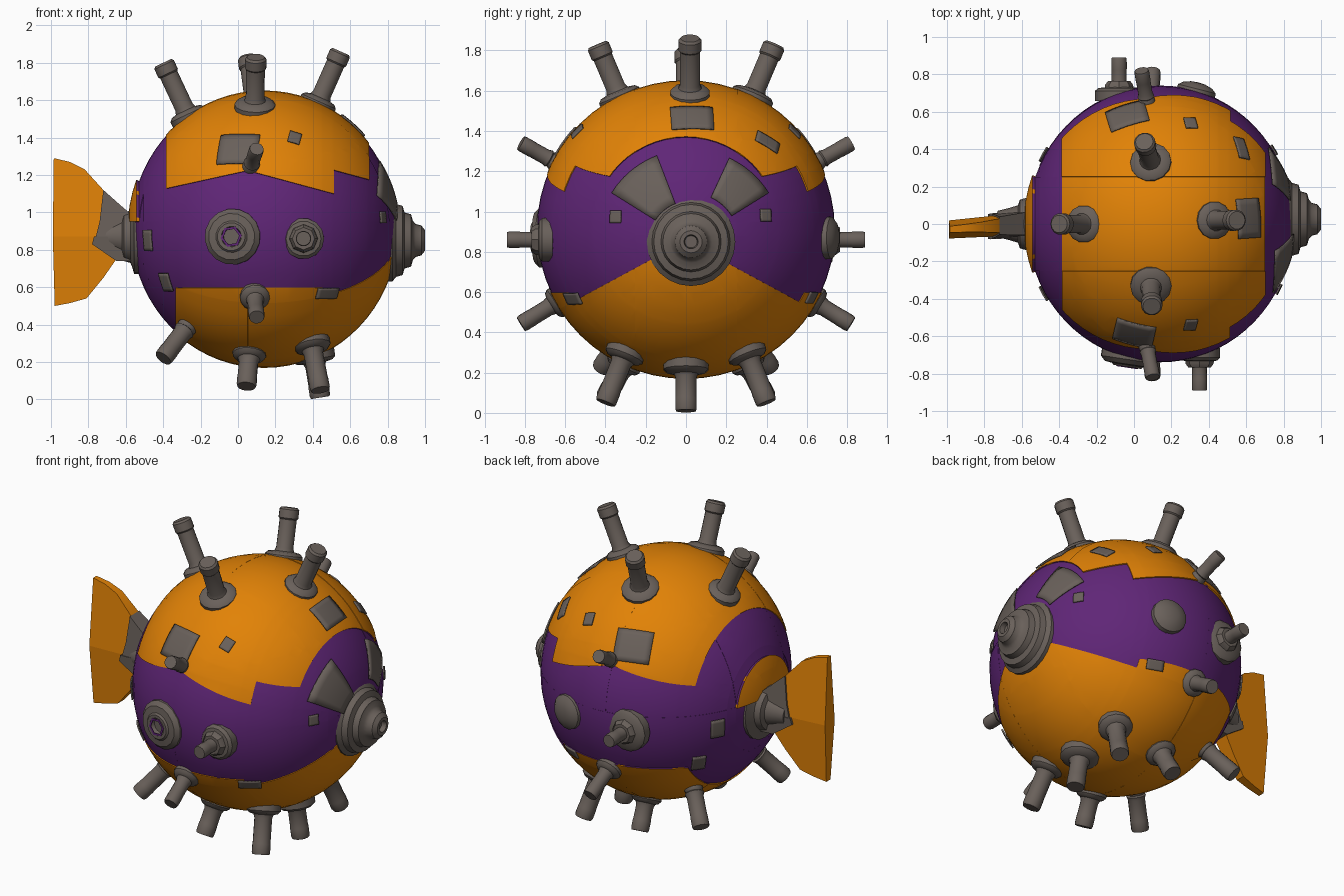
import bpy, bmesh, math, random
from mathutils import Vector

random.seed(4)
cube = bpy.data.objects.get("Cube")
if cube:
    bpy.data.objects.remove(cube)

CENTRE = Vector((0.14, 0, 0.91))
RADII = Vector((0.71, 0.737, 0.735))


def material(name, rgb):
    m = bpy.data.materials.new(name)
    m.use_nodes = True
    m.diffuse_color = (*rgb, 1)
    bsdf = next(n for n in m.node_tree.nodes if n.type == 'BSDF_PRINCIPLED')
    bsdf.inputs["Base Color"].default_value = (*rgb, 1)
    bsdf.inputs["Roughness"].default_value = 0.7
    return m


PURPLE = material("purple_paint", (0.116, 0.019, 0.185))
ORANGE = material("orange_paint", (0.76, 0.225, 0.002))
GREY = material("grey_metal", (0.142, 0.118, 0.103))


def finish(bm, name, mats, angle=35):
    bmesh.ops.recalc_face_normals(bm, faces=bm.faces)
    mesh = bpy.data.meshes.new(name)
    bm.to_mesh(mesh)
    bm.free()
    for m in mats:
        mesh.materials.append(m)
    ob = bpy.data.objects.new(name, mesh)
    bpy.context.collection.objects.link(ob)
    bpy.ops.object.select_all(action='DESELECT')
    ob.select_set(True)
    bpy.context.view_layer.objects.active = ob
    bpy.ops.object.shade_smooth_by_angle(angle=math.radians(angle))
    return ob


def on_body(p, lift=0.0):
    """Push a point along the ray from the centre onto the body surface."""
    d = Vector(p) - CENTRE
    k = Vector((d.x / RADII.x, d.y / RADII.y, d.z / RADII.z)).length
    return CENTRE + d / k + d.normalized() * lift


def lathe(name, profile, base, direction, sides=16, mat=GREY):
    """Turn a (radius, height) profile about an axis."""
    bm = bmesh.new()
    verts = [bm.verts.new((r, 0, h)) for r, h in profile]
    edges = [bm.edges.new(pair) for pair in zip(verts, verts[1:])]
    bmesh.ops.spin(bm, geom=verts + edges, cent=(0, 0, 0), axis=(0, 0, 1),
                   angle=math.tau, steps=sides, use_merge=True)
    bmesh.ops.remove_doubles(bm, verts=bm.verts, dist=0.0005)
    turn = Vector((0, 0, 1)).rotation_difference(Vector(direction))
    for v in bm.verts:
        v.co = turn @ v.co + Vector(base)
    return finish(bm, name, [mat])


# Body: cut along the paint lines, then raise each panel slightly
def is_orange(c):
    edge = 1.36 - 0.27 * c.x if c.x > 0.51 else min(1.209 + 0.22 * c.x, 1.235 - 0.27 * c.x)
    upper = -0.38 < c.x < 0.695 and c.z > edge
    line = 0.6 if c.x < 0.45 else 0.855 - 0.54 * abs(c.y)
    lower = c.x > -0.33 and c.z < line
    return upper or lower or (c.x < -0.525 and c.z > 0.95)


bm = bmesh.new()
bmesh.ops.create_uvsphere(bm, u_segments=56, v_segments=36, radius=1)
for v in bm.verts:
    x, y, z = v.co
    v.co = CENTRE + Vector((z * RADII.x, x * RADII.y, -y * RADII.z))
cuts = [((x, 0, 0), (1, 0, 0)) for x in (-0.525, -0.38, -0.33, 0.053, 0.45, 0.51, 0.695)]
cuts += [((0, 0, z), (0, 0, 1)) for z in (0.6, 0.95)]
cuts += [((0, y, 0), (0, 1, 0)) for y in (-0.25, 0.25)]
cuts += [((0, 0, 0.855), (0, s * 0.54, 1)) for s in (-1, 1)]
cuts += [((0, 0, z), (slope, 0, 1)) for z, slope in ((1.209, -0.22), (1.235, 0.27), (1.36, 0.27))]
for point, normal in cuts:
    bmesh.ops.bisect_plane(bm, geom=bm.verts[:] + bm.edges[:] + bm.faces[:],
                           dist=1e-5, plane_co=point, plane_no=normal)
panels = {}
for f in bm.faces:
    c = f.calc_center_median()
    f.material_index = int(is_orange(c))
    cell = (f.material_index, c.x < -0.5, c.z > 0.95, c.x > 0.053, c.y > 0.25, c.y > -0.25)
    panels.setdefault(cell, []).append(f)
for cell, faces in panels.items():
    height = random.uniform(0.006, 0.01) if cell[0] else random.uniform(0, 0.004)
    if cell[0] and cell[1]:
        height = 0.02
    ret = bmesh.ops.extrude_face_region(bm, geom=faces)
    for v in ret["geom"]:
        if isinstance(v, bmesh.types.BMVert):
            v.co += (v.co - CENTRE).normalized() * height
finish(bm, "body", [PURPLE, ORANGE])


# Repair plates following the body curve
def plate(name, place):
    """Lay a square grid on the body; place maps (u, v) in +-0.5 to a point."""
    bm = bmesh.new()
    bmesh.ops.create_grid(bm, x_segments=6, y_segments=6, size=0.5)
    for v in bm.verts:
        v.co = on_body(place(v.co.x, v.co.y), 0.013)
    ob = finish(bm, name, [GREY])
    mod = ob.modifiers.new("thickness", 'SOLIDIFY')
    mod.thickness = 0.009
    mod.offset = 0


def patch(name, centre, w, h, up=(0, 0, 1)):
    c = on_body(centre)
    n = (c - CENTRE).normalized()
    across = Vector(up).cross(n).normalized()
    upward = n.cross(across)
    plate(name, lambda u, v: c + across * u * w + upward * v * h)


def cheek_plate(name, side, inner, outer, start, end):
    """A ring sector around the snout, angles measured from straight up."""
    def place(u, v):
        r = inner + (outer - inner) * (v + 0.5)
        a = math.radians(start + (end - start) * (u + 0.5))
        y, z = 0.02 + side * r * math.sin(a), 0.85 + r * math.cos(a)
        k = (y / RADII.y) ** 2 + ((z - CENTRE.z) / RADII.z) ** 2
        return Vector((CENTRE.x + RADII.x * math.sqrt(1 - k), y, z))
    plate(name, place)


for side, label in ((-1, "front"), (1, "back")):
    patch(label + "_upper_plate", (0 if side < 0 else -0.04, side * 0.59, 1.34), 0.215, 0.19)
    patch(label + "_small_plate", (0.3, side * 0.53, 1.39), 0.065, 0.075, (0.3, 0, 1))
    patch(label + "_rear_plate", (-0.48, side * 0.37, 0.85), 0.085, 0.11)
    patch(label + "_rear_belly_plate", (-0.38, side * 0.42, 0.63), 0.08, 0.1)
patch("front_belly_plate", (0.47, -0.55, 0.575), 0.13, 0.06)
patch("back_belly_plate", (0.36, 0.61, 0.58), 0.1, 0.06)
patch("back_corner_plate", (0.57, 0.4, 1.34), 0.07, 0.13, (0.2, 1, 0))
cheek_plate("front_cheek_plate", -1, 0.2, 0.45, 21, 58)
cheek_plate("back_cheek_plate", 1, 0.24, 0.45, 25, 58)
patch("front_cheek_stud", (0.74, -0.33, 0.97), 0.06, 0.06)
patch("back_cheek_stud", (0.74, 0.39, 0.98), 0.06, 0.06)
patch("brow_plate", (0.61, 0.03, 1.46), 0.21, 0.16)


# Spikes: a collar, a straight post and a tip that may be thicker
def spike(name, base, tip, r=0.05, collar=0.1, flare=1.03):
    base, tip = on_body(base), Vector(tip)
    d = tip - base
    n = d.length
    lathe(name, [(0, -0.05), (collar, -0.04), (collar, 0.012), (collar * 0.85, 0.028),
                 (r * 1.15, 0.035), (r, 0.055), (r, n - 0.07), (r * flare, n - 0.062),
                 (r * flare, n - 0.012), (r * 0.95, n), (0, n)], base, d, 14)


spike("top_spike_rear", (-0.27, 0, 1.52), (-0.4, 0, 1.8), flare=1.15)
spike("top_spike_nose", (0.43, 0.02, 1.59), (0.55, 0.02, 1.86), flare=1.15)
for s, label in ((-1, "front"), (1, "back")):
    spike("top_spike_" + label, (0.09, s * 0.33, 1.57), (0.075 - s * 0.02, s * 0.44, 1.83),
          collar=0.11, flare=1.15)
    spike("upper_spike_" + label, (0.07, s * 0.64, 1.24), (0.07 - s * 0.03, s * 0.82, 1.34), 0.039, 0.045)
    spike("lower_spike_" + label, (0.09, s * 0.64, 0.55), (0.1, s * 0.82, 0.44), 0.042, 0.08)
    spike("belly_spike_nose_" + label, (0.4, s * 0.31, 0.28), (0.44, s * 0.4, 0.05), 0.052)
    spike("belly_spike_mid_" + label, (0.06, s * 0.31, 0.24), (0.045, s * 0.4, 0.07), 0.052, 0.09)
    spike("belly_spike_rear_" + label, (-0.27, s * 0.31, 0.39), (-0.4, s * 0.42, 0.22), 0.05, 0.055)
    x = 0.135 - s * 0.215
    spike("side_spike_" + label, (x, s * 0.7, 0.86), (x, s * 0.89, 0.86), 0.04, 0.12 + s * 0.01)
    lathe("side_hub_" + label, [(0, 0), (0.08, 0), (0.075, 0.045), (0.06, 0.065), (0, 0.065)],
          on_body((x, s * 0.7, 0.86)), (0, s, 0), 8)
spike("belly_spike_middle", (0.4, 0, 0.24), (0.44, 0, 0.01), 0.053, 0.115)

# Round side fittings
hole, facing = on_body((-0.03, -0.72, 0.87)), (-0.15, -1, 0)
lathe("front_porthole", [(0.15, -0.05), (0.15, 0.01), (0.125, 0.035), (0.085, 0.04), (0.075, 0.05),
                         (0.055, 0.05), (0.045, 0.02), (0, 0.02)], hole, facing)
lathe("porthole_ring", [(0.058, 0.05), (0.058, 0.054), (0.044, 0.054), (0.044, 0.05)],
      hole, facing, 6, PURPLE)
lathe("back_dome", [(0.11, -0.05), (0.105, 0.015), (0.08, 0.035), (0.04, 0.047), (0, 0.05)],
      on_body((0.33, 0.7, 0.87)), (0.25, 1, 0))

# Snout: a broad dish with a blunt nose
lathe("snout", [(0, -0.1), (0.22, -0.1), (0.22, 0.005), (0.195, 0.025), (0.185, 0.06),
                (0.15, 0.07), (0.14, 0.105), (0.105, 0.115), (0.088, 0.13), (0.08, 0.16),
                (0.055, 0.18), (0.035, 0.18), (0.03, 0.15), (0, 0.15)],
      (0.82, 0.025, 0.85), (1, 0, 0), 24)

# Tail coupling
lathe("tail_coupling", [(0, -0.05), (0.2, -0.05), (0.2, 0.025), (0.165, 0.035), (0.14, 0.045),
                        (0.13, 0.08), (0.1, 0.09), (0.085, 0.14), (0.07, 0.2), (0, 0.2)],
      (-0.53, 0, 0.87), (-1, 0, 0), 20)


# Tail fin: two lobes thinning away from the middle, with clamps on the root
def wedge(name, outline, mat, extra=0.0):
    bm = bmesh.new()
    rings = []
    for s in (-1, 1):
        ring = []
        for x, z in outline:
            t = (x + 0.6) / -0.4
            half = 0.06 - 0.012 * t - 0.075 * abs(z - 0.87) + extra
            ring.append(bm.verts.new((x, -0.03 * t + s * half, z)))
        bm.faces.new(ring)
        rings.append(ring)
    n = len(outline)
    for i in range(n):
        j = (i + 1) % n
        bm.faces.new((rings[0][i], rings[0][j], rings[1][j], rings[1][i]))
    finish(bm, name, [mat], 30)


wedge("tail_upper_lobe", [(-0.985, 1.29), (-0.9, 1.27), (-0.82, 1.23), (-0.72, 1.12),
                          (-0.64, 0.99), (-0.63, 0.87), (-0.99, 0.87)], ORANGE)
wedge("tail_lower_lobe", [(-0.99, 0.87), (-0.63, 0.87), (-0.63, 0.78), (-0.72, 0.65),
                          (-0.81, 0.54), (-0.9, 0.515), (-0.98, 0.5)], ORANGE)
wedge("tail_upper_clamp", [(-0.72, 1.12), (-0.63, 1.04), (-0.56, 0.98), (-0.6, 0.87),
                           (-0.76, 0.87), (-0.74, 0.95)], GREY, 0.01)
wedge("tail_lower_clamp", [(-0.6, 0.87), (-0.57, 0.74), (-0.65, 0.74), (-0.78, 0.83),
                           (-0.77, 0.87)], GREY, 0.014)
